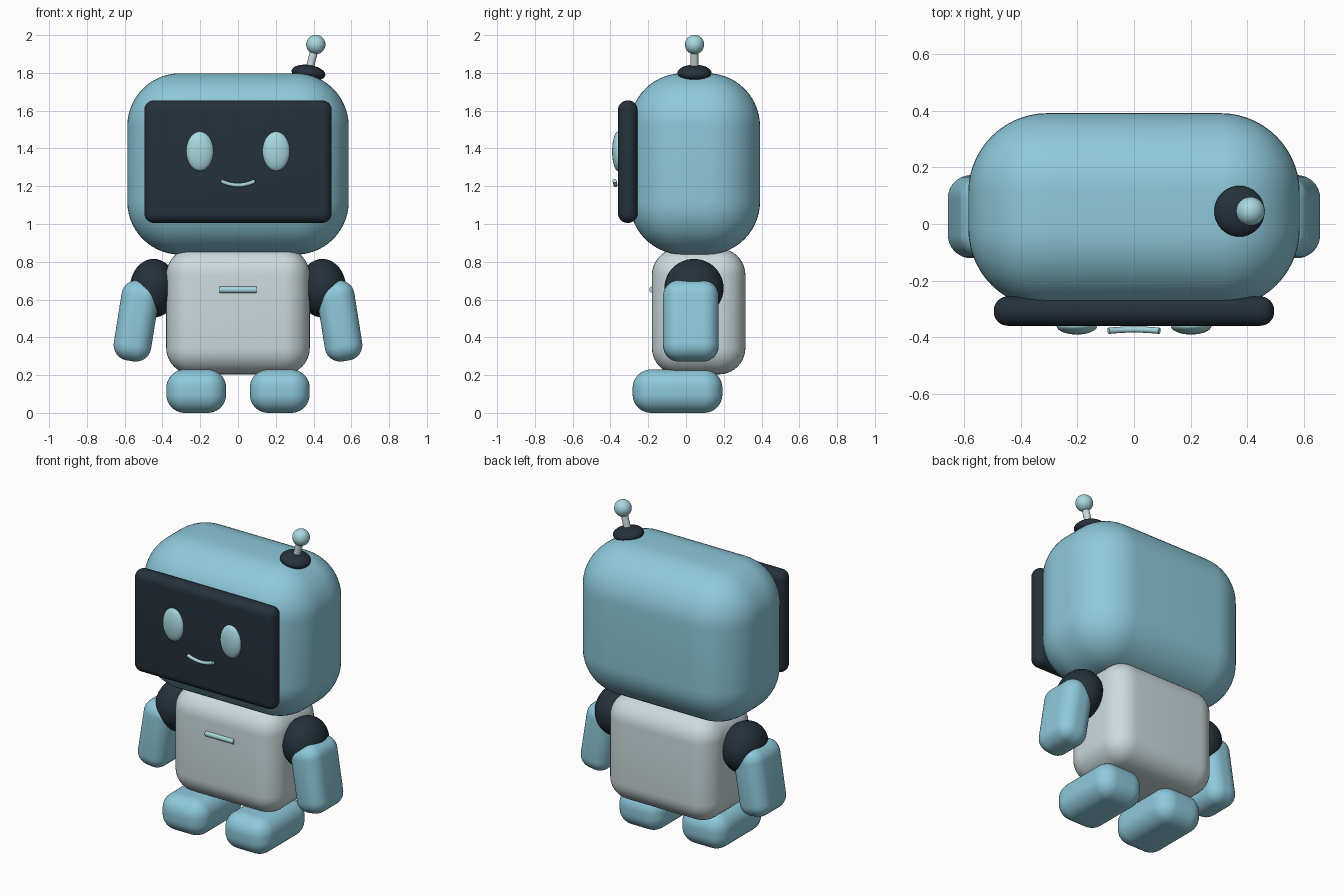
import bpy, bmesh, math
from mathutils import Vector, Matrix

if "Cube" in bpy.data.objects:
    bpy.data.objects.remove(bpy.data.objects["Cube"])


def material(name, r, g, b):
    lin = lambda c: ((c / 255 + 0.055) / 1.055) ** 2.4
    m = bpy.data.materials.new(name)
    m.diffuse_color = (lin(r), lin(g), lin(b), 1)
    m.use_nodes = True
    m.node_tree.nodes["Principled BSDF"].inputs["Base Color"].default_value = m.diffuse_color
    return m


BLUE = material("soft blue", 142, 201, 219)
GREY = material("pale grey", 204, 218, 221)
DARK = material("dark slate", 37, 49, 59)
GLOW = material("light cyan", 168, 216, 224)


def finish(name, bm, mat, loc, rot_y=0):
    me = bpy.data.meshes.new(name)
    bmesh.ops.recalc_face_normals(bm, faces=bm.faces)
    for f in bm.faces:
        f.smooth = True
    bm.to_mesh(me)
    bm.free()
    me.materials.append(mat)
    ob = bpy.data.objects.new(name, me)
    ob.location = loc
    ob.rotation_euler.y = rot_y
    bpy.context.collection.objects.link(ob)
    return ob


def rounded_box(name, mat, loc, size, radius, rot_y=0, segments=10):
    bm = bmesh.new()
    bmesh.ops.create_cube(bm, size=1)
    bmesh.ops.scale(bm, vec=size, verts=bm.verts)
    bmesh.ops.bevel(bm, geom=bm.edges[:], offset=radius, segments=segments,
                    profile=0.5, affect='EDGES')
    return finish(name, bm, mat, loc, rot_y)


def ellipsoid(name, mat, loc, radii, rot_y=0):
    bm = bmesh.new()
    bmesh.ops.create_uvsphere(bm, u_segments=40, v_segments=24, radius=1)
    bmesh.ops.scale(bm, vec=radii, verts=bm.verts)
    return finish(name, bm, mat, loc, rot_y)


def rod(name, mat, a, b, radius):
    a, b = Vector(a), Vector(b)
    bm = bmesh.new()
    bmesh.ops.create_cone(bm, cap_ends=True, segments=24, radius1=radius,
                          radius2=radius, depth=(b - a).length)
    turn = Vector((0, 0, 1)).rotation_difference(b - a).to_matrix()
    bmesh.ops.rotate(bm, matrix=turn, verts=bm.verts, cent=(0, 0, 0))
    ob = finish(name, bm, mat, (a + b) / 2)
    ob.data.set_sharp_from_angle(angle=math.radians(40))
    return ob


# Head and face screen
rounded_box("head", BLUE, (0, 0.047, 1.318), (1.172, 0.69, 0.96), 0.28, segments=14)
rounded_box("face_screen", DARK, (0, -0.308, 1.33), (0.992, 0.104, 0.648), 0.05, segments=8)

# Smile: a thin tube bent upward at the ends
curve = bpy.data.curves.new("smile", 'CURVE')
curve.dimensions = '3D'
curve.bevel_depth = 0.011
curve.bevel_resolution = 3
curve.use_fill_caps = True
spline = curve.splines.new('POLY')
N = 16
spline.points.add(N)
for i, p in enumerate(spline.points):
    t = 2 * i / N - 1
    p.co = (0.09 * t, -0.373 - 0.005 * t * t, 1.206 + 0.022 * t * t, 1)
curve.materials.append(GLOW)
bpy.context.collection.objects.link(bpy.data.objects.new("smile", curve))

# Antenna
ellipsoid("antenna_base", DARK, (0.373, 0.045, 1.80), (0.09, 0.09, 0.042), math.radians(8))
rod("antenna_stem", GREY, (0.373, 0.045, 1.80), (0.412, 0.045, 1.95), 0.021)
ellipsoid("antenna_ball", GLOW, (0.412, 0.045, 1.95), (0.051, 0.051, 0.051))

# Body and chest bar
rounded_box("body", GREY, (0, 0.067, 0.537), (0.76, 0.495, 0.666), 0.14)
rod("chest_bar", GLOW, (-0.099, -0.177, 0.652), (0.099, -0.177, 0.652), 0.017)

# Paired parts
for side, s in (("left", -1), ("right", 1)):
    ellipsoid(side + "_eye", GLOW, (s * 0.202, -0.36, 1.385), (0.072, 0.031, 0.104))
    ellipsoid(side + "_shoulder", DARK, (s * 0.447, 0.042, 0.66), (0.125, 0.157, 0.155))
    rounded_box(side + "_arm", BLUE, (s * 0.538, 0.026, 0.487), (0.2, 0.294, 0.428),
                0.082, -s * math.radians(9))
    rounded_box(side + "_foot", BLUE, (s * 0.221, -0.045, 0.115), (0.317, 0.475, 0.23), 0.098)
